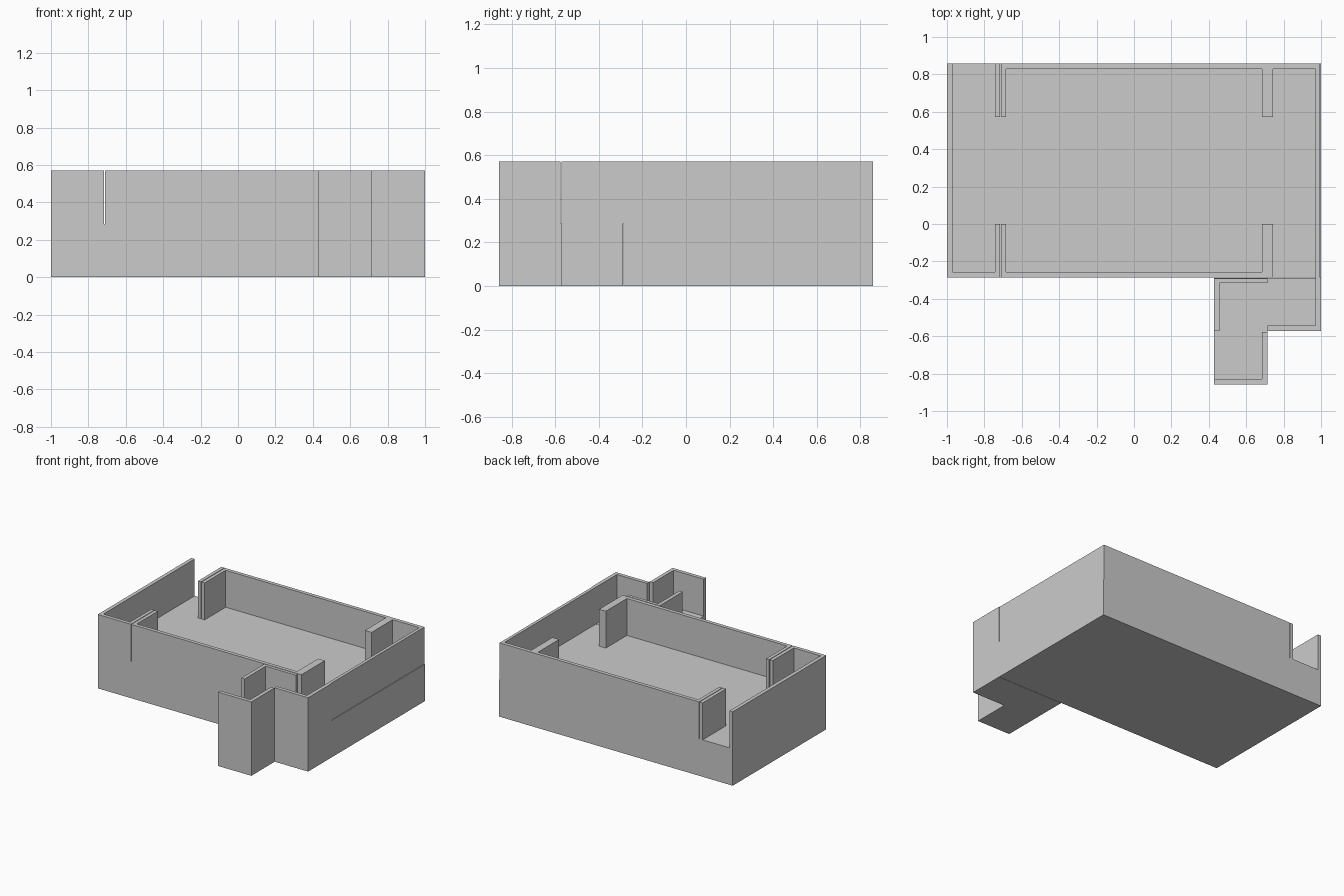
import bpy, bmesh

if "Cube" in bpy.data.objects:
    bpy.data.objects.remove(bpy.data.objects["Cube"])

U = 2 / 7          # one floor module
T = 0.0286         # wall thickness
G = 0.005          # hairline joint between modules
H = 2 * U          # total height


def prism(name, outline, z0, z1):
    """Extrude a counter-clockwise plan outline from z0 to z1."""
    bm = bmesh.new()
    face = bm.faces.new([bm.verts.new((x, y, z0)) for x, y in outline])
    res = bmesh.ops.extrude_face_region(bm, geom=[face])
    verts = [v for v in res["geom"] if isinstance(v, bmesh.types.BMVert)]
    bmesh.ops.translate(bm, verts=verts, vec=(0, 0, z1 - z0))
    bmesh.ops.recalc_face_normals(bm, faces=bm.faces[:])
    mesh = bpy.data.meshes.new(name)
    bm.to_mesh(mesh)
    bm.free()
    ob = bpy.data.objects.new(name, mesh)
    bpy.context.collection.objects.link(ob)
    return ob


def box(name, x0, x1, y0, y1, z0, z1):
    return prism(name, [(x0, y0), (x1, y0), (x1, y1), (x0, y1)], z0, z1)


def wall(name, outline):
    return prism(name, outline, U, H)


# key plan lines
L, R, B, F = -1, 1, 3 * U, -U            # main room sides
V, P = -2 * U, -3 * U                    # vestibule front, porch front
XA, XB, XC = 1.5 * U, 2.5 * U, -2.5 * U  # porch sides, left partition

# solid floor blocks
box("main_floor", L, R, F, B, 0, U)
prism("entry_floor", [(XA, P), (XB, P), (XB, V), (R, V), (R, F - G / 2), (XA, F - G / 2)], 0, U)

# left bay: side wall, front wall and its half of the front partition
wall("left_bay_wall", [(L, F), (XC - G / 2, F), (XC - G / 2, 0), (XC - T, 0),
                       (XC - T, F + T), (L + T, F + T), (L + T, B), (L, B)])
# left bay half of the back partition, beside the open doorway
box("left_back_partition", XC - T, XC - G / 2, 2 * U, B, U, H)

# main room front wall with returns at both ends
wall("front_wall", [(XC + G / 2, F), (XB + T, F), (XB + T, 0), (XB - T, 0),
                    (XB - T, F + T), (XC + T, F + T), (XC + T, 0), (XC + G / 2, 0)])

# main room back wall with left return
wall("back_wall", [(XC + G / 2, B), (XC + G / 2, 2 * U), (XC + T, 2 * U),
                   (XC + T, B - T), (R - T, B - T), (R - T, B)])
box("right_back_partition", XB - T, XB + T, 2 * U, B - T, U, H)

# right wall, slightly recessed from the floor edge
box("right_wall", R - T, R - G, F, B, U, H)

# vestibule corner walls
wall("vestibule_outer_wall", [(XB, V), (R, V), (R, F), (R - T, F), (R - T, V + T), (XB, V + T)])
wall("vestibule_inner_wall", [(XA, V), (XA + T, V), (XA + T, F - T), (XB, F - T),
                              (XB, F - G), (XA, F - G)])

# porch corner wall
wall("porch_wall", [(XA, P), (XB, P), (XB, V - G), (XB - T, V - G), (XB - T, P + T), (XA, P + T)])
